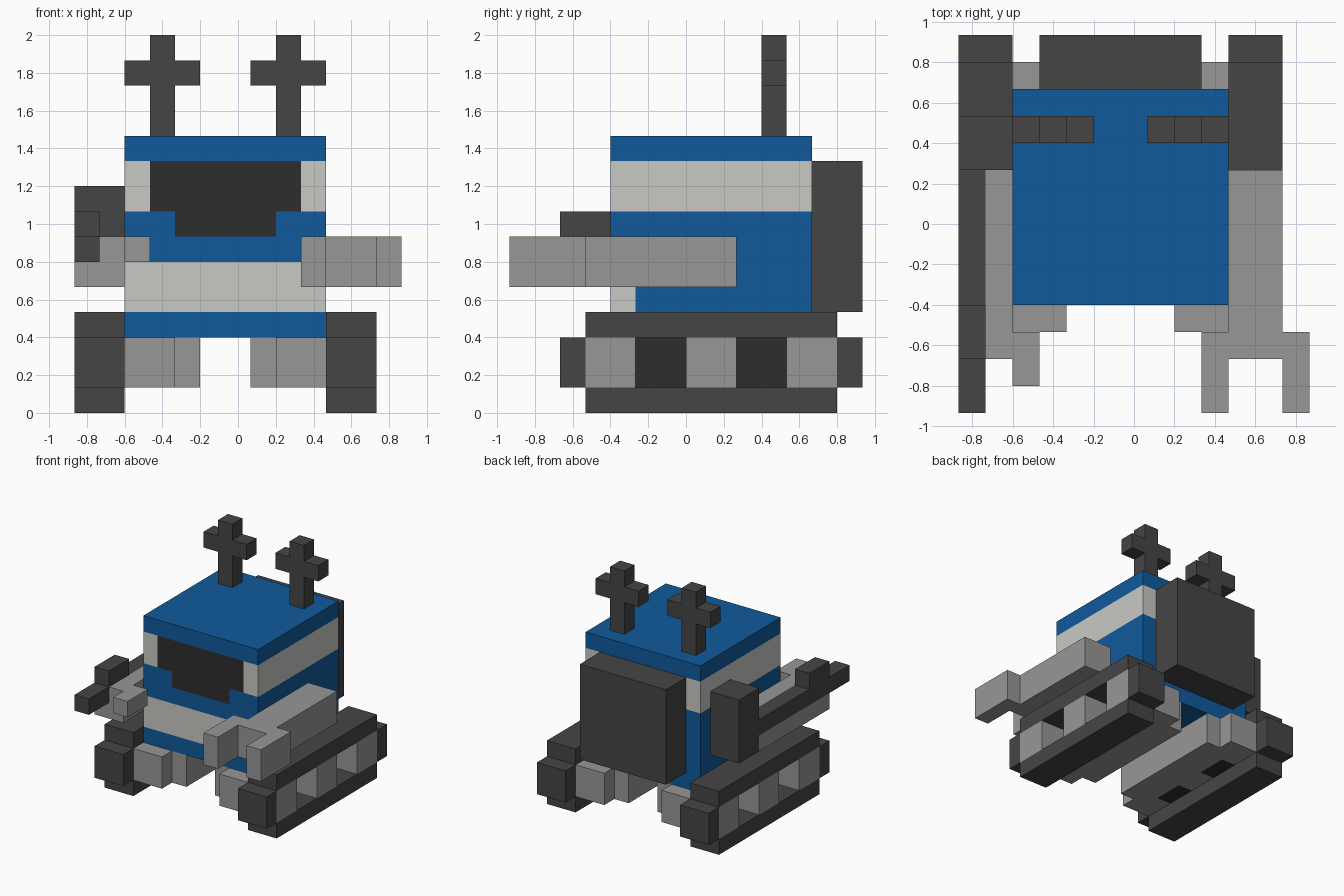
import bpy, bmesh
from mathutils import Vector

if "Cube" in bpy.data.objects:
    bpy.data.objects.remove(bpy.data.objects["Cube"])

U = 2 / 15                                   # one voxel
ORIGIN = Vector((-6.5, -7, 0)) * U           # grid corner in world space
MID = 6                                      # symmetry plane in grid x


def material(name, r, g, b):
    m = bpy.data.materials.new(name)
    m.diffuse_color = (r, g, b, 1)
    m.use_nodes = True
    m.node_tree.nodes["Principled BSDF"].inputs["Base Color"].default_value = m.diffuse_color
    return m


BLUE = material("blue paint", 0.005, 0.102, 0.332)
WHITE = material("off white paint", 0.584, 0.59, 0.56)
GREY = material("mid grey metal", 0.31, 0.31, 0.31)
DARK = material("dark grey metal", 0.06, 0.06, 0.06)
BLACK = material("black glass", 0.027, 0.027, 0.027)


def add_box(bm, x0, x1, y0, y1, z0, z1):
    verts = bmesh.ops.create_cube(bm, size=1)["verts"]
    for v in verts:
        v.co = Vector((x1 if v.co.x > 0 else x0,
                       y1 if v.co.y > 0 else y0,
                       z1 if v.co.z > 0 else z0))


def finish(name, bm, mats):
    for v in bm.verts:
        v.co = v.co * U + ORIGIN
    bmesh.ops.recalc_face_normals(bm, faces=bm.faces)
    mesh = bpy.data.meshes.new(name)
    bm.to_mesh(mesh)
    bm.free()
    for m in mats:
        mesh.materials.append(m)
    ob = bpy.data.objects.new(name, mesh)
    bpy.context.collection.objects.link(ob)
    return ob


def part(name, mat, boxes):
    bm = bmesh.new()
    for b in boxes:
        add_box(bm, *b)
    return finish(name, bm, [mat])


def pair(name, mat, boxes):
    part("left_" + name, mat, boxes)
    part("right_" + name, mat,
         [(2 * MID - b[1], 2 * MID - b[0], *b[2:]) for b in boxes])


# Body: one block, cut along the paint lines and coloured by position
bm = bmesh.new()
add_box(bm, 2, 10, 4, 12, 3, 11)
cuts = [(0, (3, 4, 8, 9)), (1, (5,)), (2, (4, 6, 7, 8, 10))]
for axis, places in cuts:
    normal = Vector((0, 0, 0))
    normal[axis] = 1
    for p in places:
        bmesh.ops.bisect_plane(bm, geom=bm.verts[:] + bm.edges[:] + bm.faces[:],
                               plane_co=normal * p, plane_no=normal)
for f in bm.faces:
    c = f.calc_center_median()
    front = c.y < 4.01
    off = abs(c.x - MID)
    if front and ((8 < c.z < 10 and off < 3) or (7 < c.z < 8 and off < 2)):
        f.material_index = 2                 # visor
    elif 8 < c.z < 10 or (4 < c.z < 6 and c.y < 5):
        f.material_index = 1                 # white bands
finish("body", bm, [BLUE, WHITE, BLACK])

# Backpack
part("backpack", DARK, [(3, 9, 12, 14, 4, 10)])

# Antennas
pair("antenna", DARK, [(3, 4, 10, 11, 11, 15),
                       (2, 3, 10, 11, 13, 14),
                       (4, 5, 10, 11, 13, 14)])

# Tracks: belts, wheels, recessed wells, inner frames
pair("track_belt", DARK, [(0, 2, 3, 13, 0, 1), (0, 2, 3, 13, 3, 4),
                          (0, 2, 2, 3, 1, 3), (0, 2, 13, 14, 1, 3)])
pair("track_wheels", GREY, [(0, 3, y, y + 2, 1, 3) for y in (3, 7, 11)])
pair("track_wells", BLACK, [(2, 3, y, y + 2, 1, 3) for y in (5, 9)])
pair("track_frame", GREY, [(3, 4, 3, 13, 1, 3), (4, 5, 4, 12, 1, 3)])

# Right arm with two-pronged claw
part("right_arm", GREY, [(10, 12, 2, 9, 5, 7)])
part("right_claw", GREY, [(9, 10, 0, 3, 5, 7), (12, 13, 0, 3, 5, 7)])

# Left arm with mounted tool
part("left_arm", GREY, [(0, 1, 2, 9, 5, 6), (1, 2, 2, 9, 5, 7)])
part("left_claw", GREY, [(2, 3, 1, 3, 6, 7)])
part("left_tool", DARK, [(0, 1, 0, 9, 6, 7), (0, 1, 2, 4, 7, 8)])
part("left_tool_pack", DARK, [(0, 2, 9, 11, 5, 9)])
